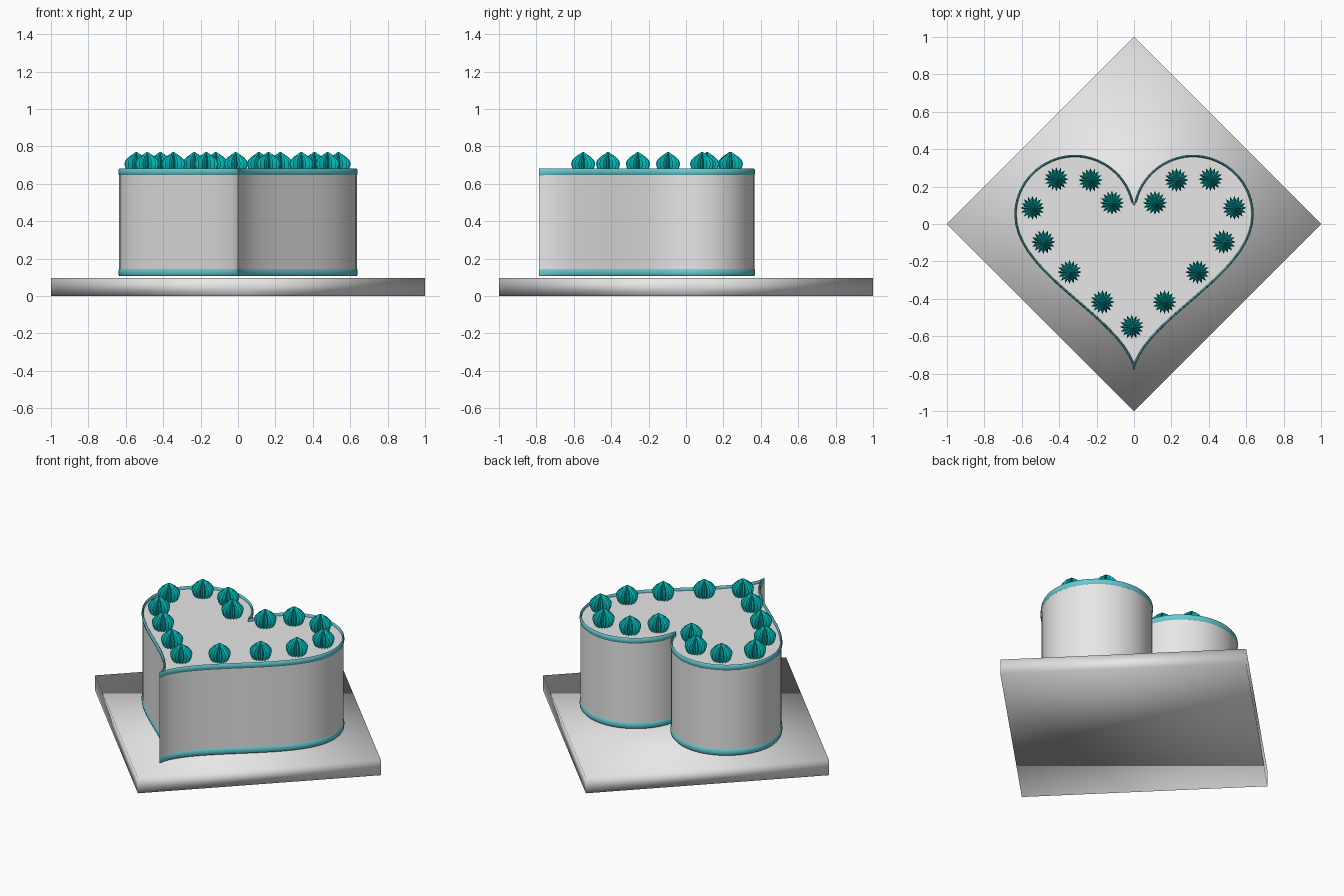
import bpy
import bmesh
import math
from mathutils import Vector
from mathutils.geometry import interpolate_bezier

if "Cube" in bpy.data.objects:
    bpy.data.objects.remove(bpy.data.objects["Cube"], do_unlink=True)


def material(name, rgb):
    mat = bpy.data.materials.new(name)
    mat.use_nodes = True
    mat.diffuse_color = (*rgb, 1)
    mat.node_tree.nodes["Principled BSDF"].inputs["Base Color"].default_value = (*rgb, 1)
    return mat


white = material("white_icing", (0.8, 0.8, 0.8))
light_teal = material("light_teal_icing", (0.13, 0.6, 0.64))
teal = material("teal_icing", (0.0, 0.5, 0.5))


def finish(name, bm, mat, angle=40):
    bmesh.ops.recalc_face_normals(bm, faces=bm.faces)
    mesh = bpy.data.meshes.new(name)
    bm.to_mesh(mesh)
    bm.free()
    mesh.materials.append(mat)
    obj = bpy.data.objects.new(name, mesh)
    bpy.context.collection.objects.link(obj)
    bpy.ops.object.select_all(action="DESELECT")
    obj.select_set(True)
    bpy.context.view_layer.objects.active = obj
    bpy.ops.object.shade_smooth_by_angle(angle=math.radians(angle))
    return obj


def bridge(bm, a, b):
    n = len(a)
    for i in range(n):
        j = (i + 1) % n
        bm.faces.new((a[i], a[j], b[j], b[i]))


# Right half of the heart, from the front tip round to the cleft
SEGMENTS = [
    ((0, -0.785), (0.06, -0.5), (0.64, -0.28), (0.64, 0.05)),
    ((0.64, 0.05), (0.64, 0.23), (0.49, 0.37), (0.315, 0.37)),
    ((0.315, 0.37), (0.16, 0.37), (0.02, 0.25), (0, 0.1)),
]
half = []
for p0, p1, p2, p3 in SEGMENTS:
    pts = interpolate_bezier(*(Vector((*p, 0)) for p in (p0, p1, p2, p3)), 20)
    half += pts if not half else pts[1:]


def heart(inset):
    """Closed heart outline moved inwards by the inset."""
    side = []
    for i, p in enumerate(half):
        if i in (0, len(half) - 1):
            side.append((0, p.y))
            continue
        t = (half[i + 1] - half[i - 1]).normalized()
        side.append((max(p.x - t.y * inset, 0.0005), p.y + t.x * inset))
    return side + [(-x, y) for x, y in side[-2:0:-1]]


def heart_ring(bm, inset, z):
    return [bm.verts.new((x, y, z)) for x, y in heart(inset)]


# Square board turned to a diamond, softly shaded
bm = bmesh.new()
bmesh.ops.create_cone(bm, cap_ends=True, segments=4, radius1=1, radius2=1, depth=0.096)
bmesh.ops.translate(bm, verts=bm.verts, vec=(0, 0, 0.048))
finish("cake_board", bm, white, 180)

# Heart cake body
bm = bmesh.new()
low, high = heart_ring(bm, 0.005, 0.112), heart_ring(bm, 0.005, 0.664)
bridge(bm, low, high)
bm.faces.new(low)
bm.faces.new(high)
finish("heart_cake", bm, white)


# Rounded icing bands at the bottom and top edges
def band(name, z, half_height):
    bm = bmesh.new()
    rings = []
    for k in range(8):
        a = math.tau * k / 8
        rings.append(heart_ring(bm, 0.006 - 0.006 * math.cos(a), z + half_height * math.sin(a)))
    for a, b in zip(rings, rings[1:] + rings[:1]):
        bridge(bm, a, b)
    finish(name, bm, light_teal, 60)


band("bottom_band", 0.127, 0.02)
band("top_band", 0.663, 0.018)

# Piped rosettes: a ribbed star section following a drop profile
POINTS = 16
PROFILE = [(0.045, 0.66), (0.059, 0.685), (0.065, 0.708), (0.059, 0.725),
           (0.043, 0.742), (0.022, 0.757), (0.008, 0.767)]


def rosette(name, x, y):
    bm = bmesh.new()
    rings = []
    for r, z in PROFILE:
        ring = []
        for k in range(POINTS * 2):
            a = math.pi * k / POINTS
            d = r * (0.66 if k % 2 else 1)
            ring.append(bm.verts.new((x + d * math.cos(a), y + d * math.sin(a), z)))
        rings.append(ring)
    for a, b in zip(rings, rings[1:]):
        bridge(bm, a, b)
    bm.faces.new(rings[0])
    tip = bm.verts.new((x, y, 0.771))
    top = rings[-1]
    for i in range(len(top)):
        bm.faces.new((top[i - 1], top[i], tip))
    finish(name, bm, teal)


SPOTS = [(0.115, 0.113), (0.23, 0.235), (0.412, 0.24), (0.54, 0.086),
         (0.482, -0.096), (0.342, -0.257), (0.166, -0.417)]
rosette("front_rosette", -0.012, -0.55)
for i, (x, y) in enumerate(SPOTS, 1):
    rosette(f"left_rosette_{i}", x - 0.003, y)
    rosette(f"right_rosette_{i}", -x - 0.003, y)
